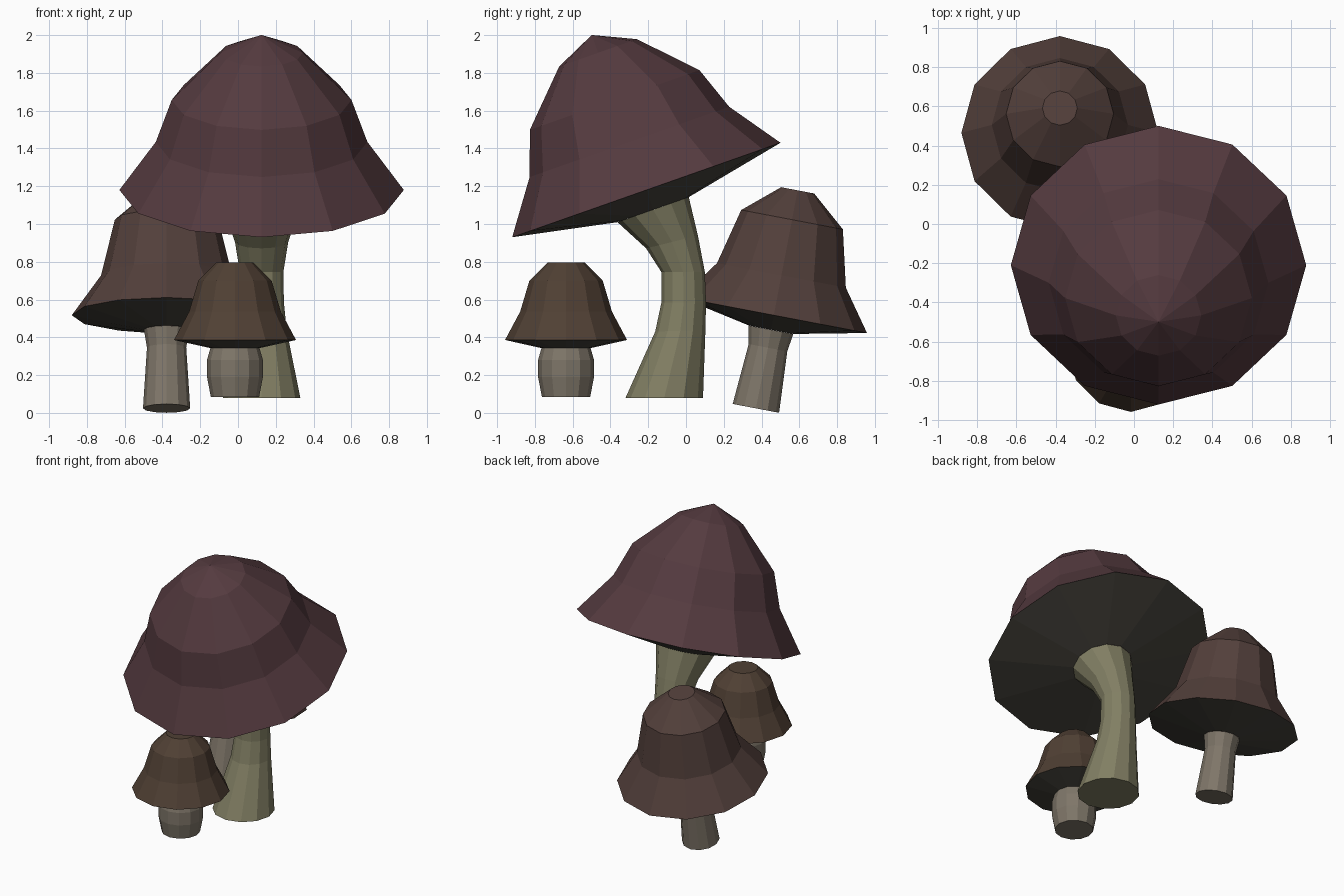
import bpy, bmesh, math
from mathutils import Vector, Matrix

if "Cube" in bpy.data.objects:
    bpy.data.objects.remove(bpy.data.objects["Cube"])

SIDES = 12


def material(name, rgb):
    m = bpy.data.materials.new(name)
    m.diffuse_color = (*rgb, 1)
    m.use_nodes = True
    m.node_tree.nodes["Principled BSDF"].inputs["Base Color"].default_value = m.diffuse_color
    return m


def ring_skin(name, rings, mats, cap_start=False, cap_end=False, under_bands=0):
    """Skin rings of (x, y, z, tilt in degrees, radius); radius 0 makes a tip."""
    bm = bmesh.new()
    loops = []
    for x, y, z, tilt, r in rings:
        mat = Matrix.Translation((x, y, z)) @ Matrix.Rotation(math.radians(tilt), 4, 'X')
        n = SIDES if r > 0 else 1
        loops.append([bm.verts.new(mat @ Vector((r * math.cos(2 * math.pi * i / SIDES),
                                                 r * math.sin(2 * math.pi * i / SIDES), 0)))
                      for i in range(n)])
    for k, (a, b) in enumerate(zip(loops, loops[1:])):
        for i in range(SIDES):
            j = (i + 1) % SIDES
            quad = [a[i], a[j]] + ([b[0]] if len(b) == 1 else [b[j], b[i]])
            f = bm.faces.new(quad)
            f.material_index = 1 if k < under_bands else 0
    if cap_start:
        bm.faces.new(loops[0][::-1])
    if cap_end:
        bm.faces.new(loops[-1])
    bm.normal_update()
    me = bpy.data.meshes.new(name)
    bm.to_mesh(me)
    bm.free()
    for m in mats:
        me.materials.append(m)
    ob = bpy.data.objects.new(name, me)
    bpy.context.collection.objects.link(ob)
    return ob


def cap(name, centre, tilt, profile, mats):
    """Lathe a (radius, height) profile about an axis tilted from the rim centre."""
    a = math.radians(tilt)
    x, y, z = centre
    rings = [(x, y - h * math.sin(a), z + h * math.cos(a), tilt, r) for r, h in profile]
    return ring_skin(name, rings, mats, cap_end=profile[-1][0] > 0, under_bands=1)


def stem(name, x, rings, mat):
    return ring_skin(name, [(x, *r) for r in rings], [mat], cap_start=True)


gills = material("gills", (0.065, 0.06, 0.048))
plum = material("plum_cap", (0.09, 0.043, 0.05))
brown = material("brown_cap", (0.085, 0.05, 0.043))
tan = material("tan_cap", (0.08, 0.051, 0.034))
olive = material("olive_stem", (0.22, 0.21, 0.125))
grey = material("grey_stem", (0.21, 0.18, 0.14))

# Large leaning mushroom
cap("large_cap", (0.125, -0.21, 1.18), 19.4,
    [(0.2, -0.11), (0.753, 0), (0.56, 0.27), (0.476, 0.505), (0.218, 0.77), (0, 0.87)],
    [plum, gills])
stem("large_stem", 0.125,
     [(-0.115, 0.08, 0, 0.205), (-0.03, 0.435, 2, 0.133), (-0.012, 0.585, 0, 0.118),
      (-0.015, 0.745, 0, 0.115), (-0.074, 0.905, 14, 0.141), (-0.174, 1.076, 19.4, 0.2)], olive)

# Medium mushroom at the back
cap("medium_cap", (-0.378, 0.465, 0.517), -10.8,
    [(0.12, -0.078), (0.502, 0), (0.347, 0.215), (0.274, 0.515), (0.089, 0.673)],
    [brown, gills])
stem("medium_stem", -0.378,
     [(0.37, 0.024, -10.8, 0.125), (0.434, 0.345, -10.8, 0.104), (0.45, 0.44, -10.8, 0.12)], grey)

# Small upright mushroom in front
cap("small_cap", (-0.016, -0.635, 0.386), 0,
    [(0.13, -0.043), (0.323, 0), (0.243, 0.15), (0.194, 0.314), (0.098, 0.41)],
    [tan, gills])
stem("small_stem", -0.016,
     [(-0.635, 0.085, 0, 0.128), (-0.635, 0.19, 0, 0.148), (-0.635, 0.28, 0, 0.148),
      (-0.635, 0.343, 0, 0.13)], grey)
